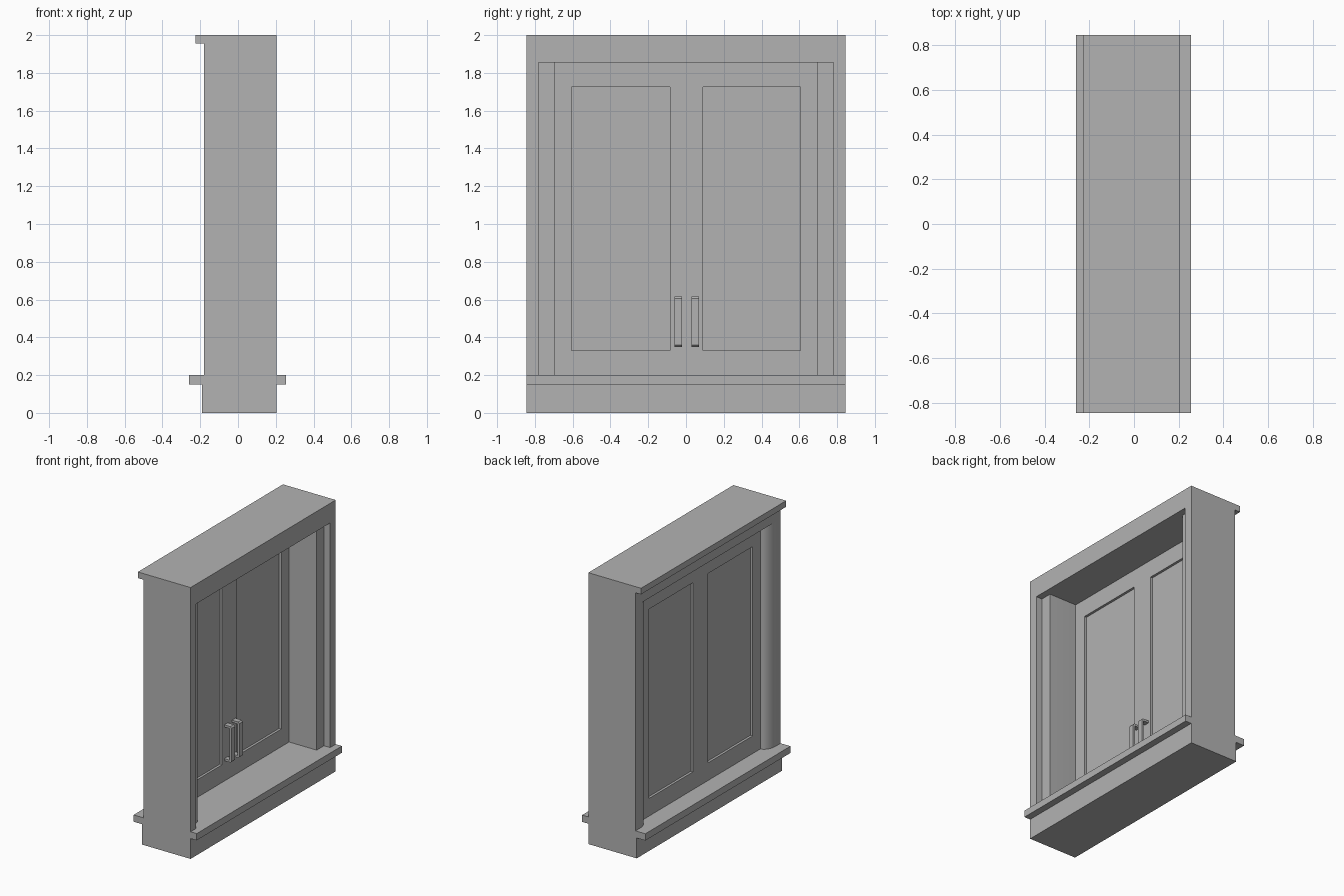
import bpy, bmesh, math

cube = bpy.data.objects.get("Cube")
if cube:
    bpy.data.objects.remove(cube, do_unlink=True)

grey = bpy.data.materials.new("plain grey")
grey.use_nodes = True
tone = (0.45, 0.45, 0.45, 1)
grey.diffuse_color = tone
grey.node_tree.nodes["Principled BSDF"].inputs["Base Color"].default_value = tone


def finish(bm, name):
    bmesh.ops.recalc_face_normals(bm, faces=bm.faces)
    mesh = bpy.data.meshes.new(name)
    bm.to_mesh(mesh)
    bm.free()
    mesh.materials.append(grey)
    ob = bpy.data.objects.new(name, mesh)
    bpy.context.collection.objects.link(ob)
    return ob


def prism(name, points, direction):
    """Extrude a closed outline of 3D points along a direction."""
    bm = bmesh.new()
    face = bm.faces.new([bm.verts.new(p) for p in points])
    ext = bmesh.ops.extrude_face_region(bm, geom=[face])
    moved = [v for v in ext["geom"] if isinstance(v, bmesh.types.BMVert)]
    bmesh.ops.translate(bm, verts=moved, vec=direction)
    return finish(bm, name)


def box(name, x, y, z):
    outline = [(x[0], y[0], z[0]), (x[1], y[0], z[0]),
               (x[1], y[1], z[0]), (x[0], y[1], z[0])]
    return prism(name, outline, (0, 0, z[1] - z[0]))


half = 0.845                      # half the wall length
inner, outer = 0.205, -0.18       # wall faces
bottom, top = 0.2, 1.855          # opening height
front, back = -0.07, -0.12        # window frame faces
full = (-half, half)

# Wall below and above the opening, with sill and outer ledge
box("base_wall", (-0.19, inner), full, (0, 0.15))
box("sill", (-0.26, 0.255), full, (0.15, bottom))
box("lintel", (outer, inner), full, (top, 2))
box("top_ledge", (-0.225, outer), full, (1.955, 2))

# Side jambs: stepped on the room side, rounded on the outer side
curve = []
for i in range(13):
    a = math.radians(90 * i / 12)
    curve.append((back + (outer - back) * math.sin(a), 0.795 - 0.1 * math.cos(a)))
profile = [(inner, half), (inner, 0.78), (0.155, 0.78), (0.155, 0.695)]
profile += curve + [(outer, half)]
for side, label in ((1, "left"), (-1, "right")):
    jamb = prism(label + "_jamb", [(x, side * y, bottom) for x, y in profile],
                 (0, 0, top - bottom))
    bpy.ops.object.select_all(action="DESELECT")
    jamb.select_set(True)
    bpy.context.view_layer.objects.active = jamb
    bpy.ops.object.shade_smooth_by_angle(angle=math.radians(30))

# Window frame: stiles, rails and recessed panes
pane_z = (0.33, 1.725)
panes = ((-0.605, -0.085), (0.09, 0.605))
depth = (back, front)
box("bottom_rail", depth, (-0.695, 0.695), (bottom, pane_z[0]))
box("top_rail", depth, (-0.695, 0.695), (pane_z[1], top))
stiles = ((-0.695, panes[0][0]), (panes[0][1], panes[1][0]), (panes[1][1], 0.695))
for n, span in enumerate(stiles):
    box(f"stile_{n + 1}", depth, span, pane_z)
for n, span in enumerate(panes):
    box(f"pane_{n + 1}", (back + 0.018, front - 0.018), span, pane_z)

# Pull handles: flat bars bent into a bracket with clipped corners
reach, thick, clip = 0.06, 0.016, 0.01
low, high = 0.35, 0.615
tip = front + reach
bracket = [(front, low), (tip - clip, low), (tip, low + clip),
           (tip, high - clip), (tip - clip, high), (front, high),
           (front, high - thick), (tip - thick, high - thick),
           (tip - thick, low + thick), (front, low + thick)]
for label, y in (("right", -0.06), ("left", 0.03)):
    prism(label + "_handle", [(x, y, z) for x, z in bracket], (0, 0.04, 0))
